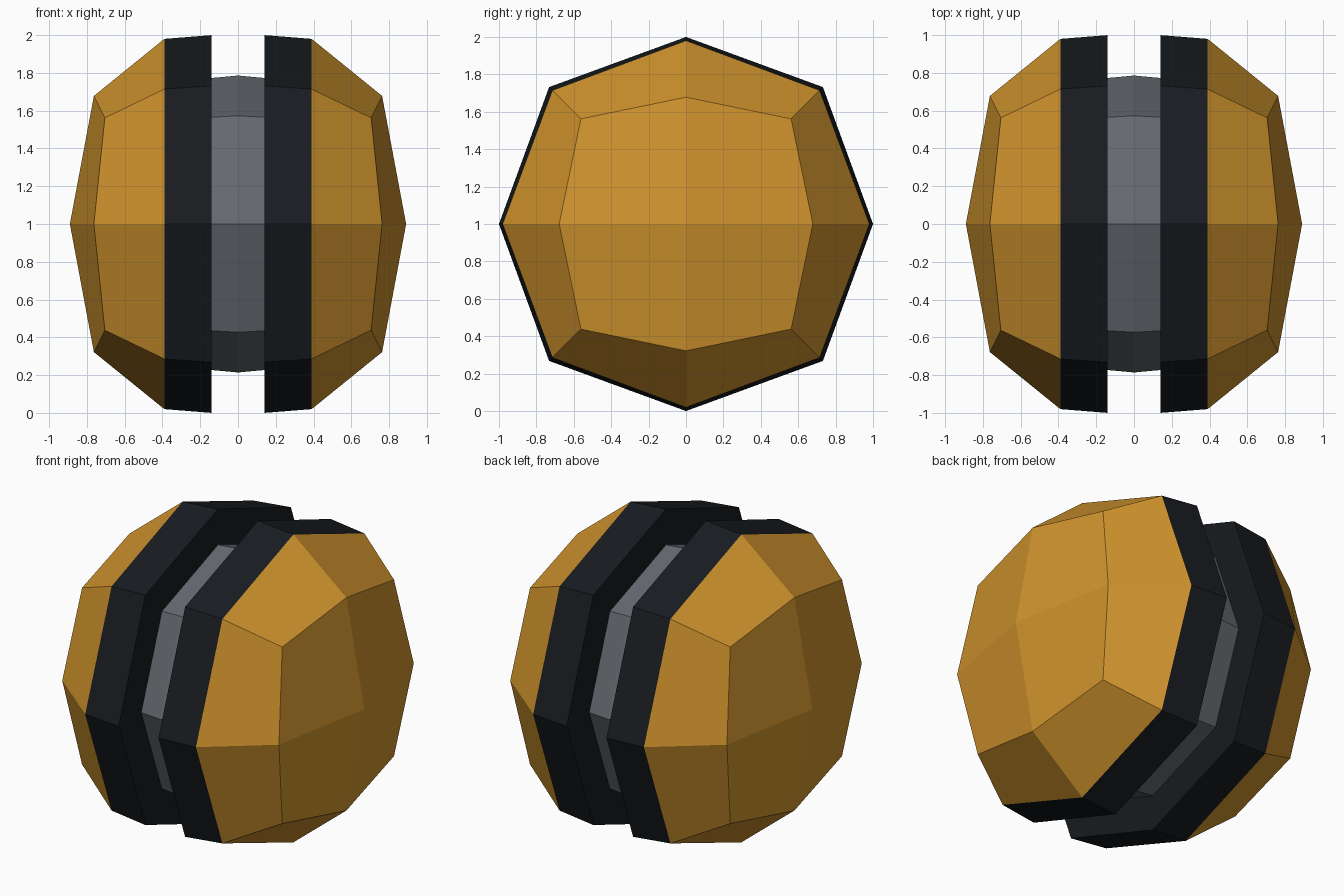
import bpy
import math

if "Cube" in bpy.data.objects:
    bpy.data.objects.remove(bpy.data.objects["Cube"])


def material(name, rgb):
    m = bpy.data.materials.new(name)
    m.diffuse_color = (*rgb, 1)
    m.use_nodes = True
    m.node_tree.nodes["Principled BSDF"].inputs["Base Color"].default_value = m.diffuse_color
    return m


def ring(axis, diagonal):
    """Eight points round the x axis, alternating (x, radius) of on-axis and diagonal points."""
    pts = []
    for i in range(8):
        x, r = diagonal if i % 2 else axis
        a = i * math.pi / 4
        pts.append((x, r * math.cos(a), r * math.sin(a)))
    return pts


def shell(name, rings, mat, pole=None, mirror=True):
    """Skin consecutive rings with quads; a pole closes the end with four quads."""
    verts = [p for r in rings for p in r]
    faces = []
    for k in range(len(rings) - 1):
        a, b = 8 * k, 8 * k + 8
        for i in range(8):
            j = (i + 1) % 8
            faces.append((a + i, a + j, b + j, b + i))
    if pole:
        last = len(verts) - 8
        verts.append(pole)
        for i in range(0, 8, 2):
            faces.append((last + i, last + i + 1, last + (i + 2) % 8, len(verts) - 1))
    mesh = bpy.data.meshes.new(name)
    mesh.from_pydata(verts, [], faces)
    mesh.materials.append(mat)
    obj = bpy.data.objects.new(name, mesh)
    obj.location.z = 1
    bpy.context.collection.objects.link(obj)
    if mirror:
        obj.modifiers.new("Mirror", 'MIRROR').use_axis[0] = True
    return obj


orange = material("orange", (0.62, 0.29, 0.026))
black = material("black", (0.009, 0.011, 0.014))
grey = material("grey", (0.13, 0.14, 0.16))

D = math.sqrt(2)  # diagonal radius from its y/z offset

core_edge = ring((0.14, 0.773), (0.14, 0.565 * D))
rim_inner = ring((0.14, 1.0), (0.14, 0.732 * D))
rim_outer = ring((0.39, 0.98), (0.39, 0.714 * D))
cap_edge = ring((0.763, 0.678), (0.705, 0.562 * D))

# Faceted orange end caps
shell("end_cap", [rim_outer, cap_edge], orange, pole=(0.89, 0, 0))

# Black bands with the groove walls
shell("band", [core_edge, rim_inner, rim_outer], black)

# Grey core in the groove
core_mid = ring((0, 0.786), (0, 0.573 * D))
core_left = [(-x, y, z) for x, y, z in core_edge]
shell("core", [core_left, core_mid, core_edge], grey, mirror=False)
